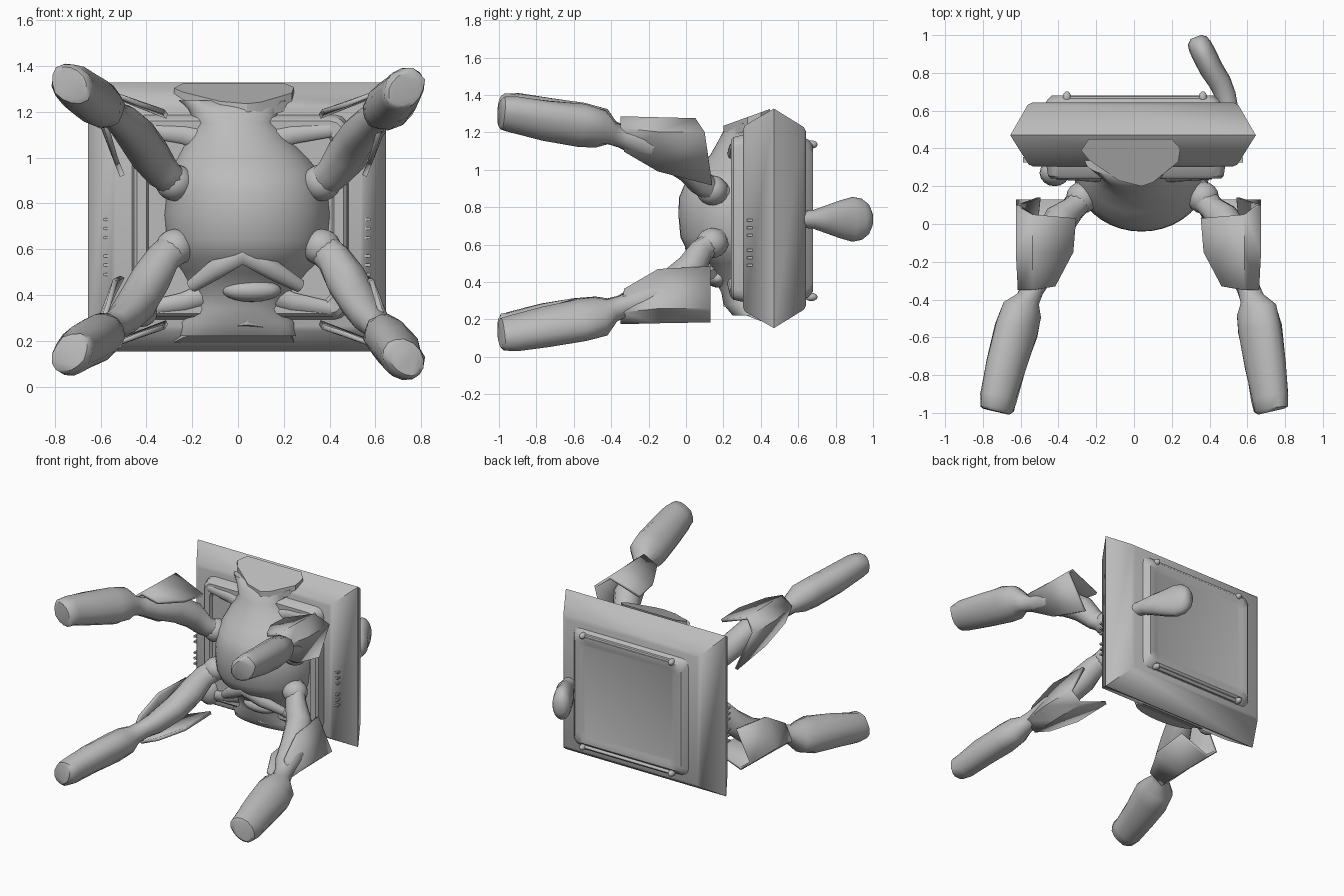
import bpy, bmesh, math, random
from mathutils import Vector

random.seed(4)
if "Cube" in bpy.data.objects:
    bpy.data.objects.remove(bpy.data.objects["Cube"], do_unlink=True)

grey = bpy.data.materials.new("plain grey")
grey.use_nodes = True
grey.diffuse_color = (0.5, 0.5, 0.5, 1)
bsdf = next(n for n in grey.node_tree.nodes if n.type == 'BSDF_PRINCIPLED')
bsdf.inputs["Base Color"].default_value = (0.5, 0.5, 0.5, 1)


def finish(name, bm, angle=35):
    bmesh.ops.recalc_face_normals(bm, faces=bm.faces)
    me = bpy.data.meshes.new(name)
    bm.to_mesh(me)
    bm.free()
    me.materials.append(grey)
    ob = bpy.data.objects.new(name, me)
    bpy.context.collection.objects.link(ob)
    bpy.ops.object.select_all(action='DESELECT')
    ob.select_set(True)
    bpy.context.view_layer.objects.active = ob
    bpy.ops.object.shade_smooth_by_angle(angle=math.radians(angle))
    return ob


def loft(name, rings, angle=35, closed=True):
    """Skin a list of equal-length rings; closed rings are capped."""
    bm = bmesh.new()
    rows = [[bm.verts.new(p) for p in ring] for ring in rings]
    n = len(rows[0])
    for a, b in zip(rows, rows[1:]):
        for i in range(n if closed else n - 1):
            j = (i + 1) % n
            bm.faces.new((a[i], a[j], b[j], b[i]))
    if closed:
        bm.faces.new(rows[0])
        bm.faces.new(rows[-1])
    return finish(name, bm, angle)


def rect(y, hx, hz, cx, cz, r=0.0):
    """Rectangle ring at depth y, with rounded corners when r is set."""
    if not r:
        return [(cx + hx * a, y, cz + hz * b) for a, b in ((-1, -1), (1, -1), (1, 1), (-1, 1))]
    ring = []
    for k, (a, b) in enumerate(((1, 1), (-1, 1), (-1, -1), (1, -1))):
        for s in range(4):
            t = math.radians(90 * k + 30 * s)
            ring.append((cx + a * (hx - r) + r * math.cos(t), y, cz + b * (hz - r) + r * math.sin(t)))
    return ring


def blob(name, loc, size):
    bm = bmesh.new()
    bmesh.ops.create_uvsphere(bm, u_segments=16, v_segments=10, radius=1)
    for v in bm.verts:
        v.co = Vector(loc) + Vector(a * b for a, b in zip(v.co, size))
    return finish(name, bm, 60)


def box(name, loc, size):
    bm = bmesh.new()
    bmesh.ops.create_cube(bm, size=1)
    for v in bm.verts:
        v.co = Vector(loc) + Vector(a * b for a, b in zip(v.co, size))
    return finish(name, bm)


def tube(name, path, n=14, radial=Vector((1, 0, 0)), wobble=0.0):
    """Elliptical limb through (point, half size along radial, half size across)."""
    pts = [Vector(p[0]) for p in path]
    rings = []
    for i, (_, a, b) in enumerate(path):
        t = (pts[min(i + 1, len(pts) - 1)] - pts[max(i - 1, 0)]).normalized()
        minor = t.cross(radial).normalized()
        major = minor.cross(t).normalized()
        rings.append([pts[i] + (major * a * math.cos(w) + minor * b * math.sin(w))
                      * (1 + random.uniform(-wobble, wobble))
                      for w in (math.tau * k / n for k in range(n))])
    return loft(name, rings, 45)


# Crate body: two bevelled halves meeting at a sharp ridge, softened at front and back
CX, CZ = -0.005, 0.74
loft("crate_body", [rect(0.305, 0.53, 0.475, CX, CZ), rect(0.315, 0.553, 0.498, CX, CZ),
                    rect(0.47, 0.65, 0.587, CX, CZ), rect(0.63, 0.558, 0.488, CX, CZ),
                    rect(0.642, 0.535, 0.465, CX, CZ)], 50)
loft("front_panel", [rect(0.32, 0.475, 0.45, 0.01, CZ, 0.06), rect(0.255, 0.465, 0.435, 0.01, CZ, 0.06),
                     rect(0.24, 0.45, 0.42, 0.01, CZ, 0.06), rect(0.24, 0.41, 0.38, 0.01, CZ, 0.06),
                     rect(0.26, 0.4, 0.37, 0.01, CZ, 0.06)])
loft("back_panel", [rect(0.63, 0.47, 0.435, CX, CZ, 0.05), rect(0.655, 0.455, 0.42, CX, CZ, 0.05),
                    rect(0.68, 0.43, 0.39, CX, CZ, 0.05), rect(0.68, 0.39, 0.36, CX, CZ, 0.05),
                    rect(0.672, 0.37, 0.34, CX, CZ, 0.05)])

# Back rails and corner pegs
for z, label in ((0.32, "lower"), (1.135, "upper")):
    tube(label + "_back_rail", [((x, 0.665, z), 0.015, 0.015) for x in (-0.35, 0.36)], 8, Vector((0, 1, 0)))
    for x in (-0.355, 0.365):
        blob(label + "_back_peg", (x, 0.67, z), (0.022, 0.033, 0.022))

# Side vents on the front bevel
for side in (-1, 1):
    for base in (0.53, 0.69):
        for k in (-1, 0, 1):
            box("side_vent", (side * 0.56 + CX, 0.34, base + k * 0.04), (0.045, 0.03, 0.013))

# Torso: rows of (height, half width, front depth, centre x)
rows = [(0.22, 0.25, 0.25, 0), (0.28, 0.25, 0.2, 0), (0.34, 0.2, 0.19, 0), (0.42, 0.23, 0.15, 0.02),
        (0.5, 0.28, 0.09, 0.03), (0.56, 0.33, 0.01, 0.04), (0.64, 0.355, -0.03, 0.04),
        (0.75, 0.365, -0.04, 0.04), (0.85, 0.355, -0.038, 0.04), (0.93, 0.335, -0.005, 0.03),
        (1.0, 0.29, 0.06, 0.02), (1.08, 0.23, 0.13, 0), (1.15, 0.18, 0.17, -0.01),
        (1.21, 0.2, 0.2, -0.02), (1.25, 0.24, 0.25, -0.02)]
torso = []
for z, hw, yf, cx in rows:
    ring = []
    for k in range(21):
        t = math.pi * k / 20
        ring.append((cx + hw * math.cos(t), 0.34 - (0.34 - yf) * math.sin(t) ** 0.85, z))
    torso.append(ring)
loft("torso", torso, 50)

# Belly fold: an arched ridge above the lower recess
tube("belly_fold", [((-0.2, 0.14, 0.44), 0.03, 0.03), ((-0.1, 0.065, 0.51), 0.035, 0.045),
                    ((0.02, 0.03, 0.58), 0.035, 0.05), ((0.15, 0.065, 0.51), 0.035, 0.045),
                    ((0.27, 0.14, 0.44), 0.03, 0.03)], 10, Vector((0, 1, 0)))
blob("belly_bump", (0.06, 0.17, 0.42), (0.13, 0.06, 0.05))

# Sloped collar lips at the top and bottom of the torso
lip = [(-0.28, 0.39), (-0.24, 0.45), (0.2, 0.45), (0.245, 0.4), (0.235, 0.33),
       (0.1, 0.22), (0.04, 0.2), (-0.08, 0.23), (-0.24, 0.34)]
loft("upper_collar", [[(x, y, 1.235 + (y - 0.2) * 0.36 + d) for x, y in lip] for d in (-0.07, 0)], 30)
loft("lower_collar", [[(x, min(y, 0.4), 0.27 - (min(y, 0.4) - 0.2) * 0.4 + d) for x, y in lip]
                      for d in (0, 0.07)], 30)

# Flat straps from the torso to the panel corners
for sx in (-1, 1):
    for z0, z1, z2 in ((1.06, 1.1, 1.12), (0.42, 0.37, 0.34)):
        tube("corner_strap", [((sx * 0.1, 0.24, z0), 0.025, 0.05), ((sx * 0.24, 0.245, z1), 0.02, 0.04),
                              ((sx * 0.41, 0.25, z2), 0.015, 0.03)], 8, Vector((0, 1, 0)))
blob("side_pouch", (-0.42, 0.27, 0.36), (0.08, 0.07, 0.1))

# Limbs: (x, y, z, half size outward, half size across)
limb = [(0.24, 0.22, 0.87, 0.065, 0.075), (0.32, 0.14, 0.89, 0.065, 0.075), (0.37, 0.08, 0.93, 0.065, 0.075),
        (0.43, 0.03, 1.01, 0.085, 0.09), (0.49, -0.1, 1.1, 0.1, 0.085), (0.535, -0.25, 1.15, 0.085, 0.075),
        (0.57, -0.34, 1.175, 0.06, 0.06), (0.595, -0.4, 1.195, 0.065, 0.065),
        (0.622, -0.46, 1.22, 0.115, 0.095), (0.645, -0.56, 1.235, 0.13, 0.1),
        (0.685, -0.75, 1.265, 0.118, 0.098), (0.718, -0.92, 1.295, 0.105, 0.088),
        (0.725, -0.98, 1.3, 0.1, 0.08), (0.728, -0.993, 1.3, 0.08, 0.06)]
# Armour shell rows, from the back edge to the front edge
shell = [[(0.345, 0.03, 1.18), (0.57, 0.05, 1.265), (0.65, 0.1, 1.2), (0.54, 0.14, 0.92)],
         [(0.36, -0.15, 1.2), (0.57, -0.15, 1.27), (0.65, -0.15, 1.2), (0.57, -0.15, 0.995)],
         [(0.455, -0.33, 1.23), (0.57, -0.35, 1.275), (0.64, -0.35, 1.22), (0.6, -0.33, 1.1)]]
for sx, side in ((1, "left"), (-1, "right")):
    for up, level in ((1, "upper"), (-1, "lower")):
        path = []
        for x, y, z, a, b in limb:
            # The whole stance sits slightly to the left near the torso
            lean = 0.045 * min(1, max(0, (y + 0.9) / 0.7))
            zz = z if up > 0 else 1.67 - 1.193 * z
            if sx < 0:
                zz -= 0.03 * min(y + 0.2, 0)
            path.append(((sx * x + lean, y, zz), a, b))
        tube(f"{level}_{side}_limb", path, 14, Vector((sx, 0, up)), 0.05)
        blob(f"{level}_{side}_joint", path[1][0], (0.085, 0.085, 0.08))
        plates = []
        for r, row in enumerate(shell):
            plates.append([(sx * x + (0.012 if sx > 0 else 0.035), 0.13 if up < 0 and r == 0 else y,
                            z if up > 0 else min(1.46 - z, 0.48)) for x, y, z in row])
        ob = loft(f"{level}_{side}_armour", plates, 25, closed=False)
        mod = ob.modifiers.new("thickness", 'SOLIDIFY')
        mod.thickness = 0.022
        mod.offset = 0

# Rear handle: a flat paddle leaning inward
handle = [(0.5, 0.62, 0.05, 0.045), (0.485, 0.68, 0.055, 0.05), (0.455, 0.75, 0.06, 0.075),
          (0.41, 0.82, 0.063, 0.1), (0.375, 0.89, 0.065, 0.12), (0.35, 0.94, 0.063, 0.11),
          (0.335, 0.97, 0.055, 0.085), (0.327, 0.99, 0.03, 0.045)]
tube("rear_handle", [((x, y, 0.735), a, b) for x, y, a, b in handle], 16)
